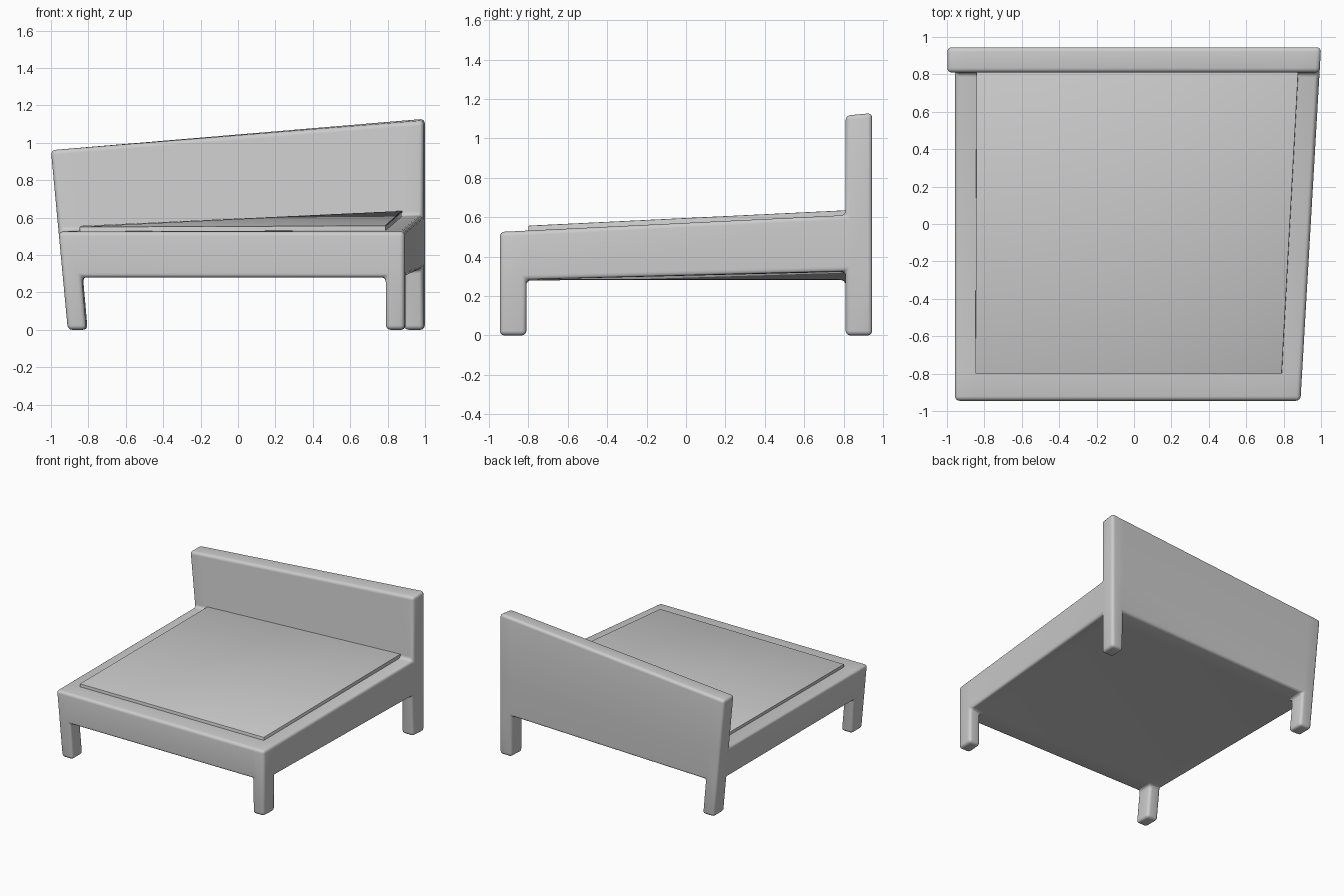
import bpy, bmesh
from itertools import product

if "Cube" in bpy.data.objects:
    bpy.data.objects.remove(bpy.data.objects["Cube"])


def warp(x, y, z):
    """Skew the bed: left side leans out, back right corner swells."""
    u = (x + 0.91) / 1.80
    v = (y + 0.945) / 1.89
    return (x - 0.094 * z * (1 - u) + 0.11 * u * v, y, z * (1 + 0.177 * u * v))


def block_object(name, xs, ys, zs, filled, bevel, segments):
    """Skin the filled cells of a small grid, warp it and round its edges."""
    cuts = (xs, ys, zs)
    bm = bmesh.new()
    verts = {}

    def vert(i):
        if i not in verts:
            verts[i] = bm.verts.new(warp(*(cuts[a][i[a]] for a in range(3))))
        return verts[i]

    for cell in filled:
        for axis, side in product(range(3), (0, 1)):
            near = list(cell)
            near[axis] += 2 * side - 1
            if tuple(near) in filled:
                continue
            b, c = (axis + 1) % 3, (axis + 2) % 3
            ring = []
            for db, dc in ((0, 0), (1, 0), (1, 1), (0, 1)):
                i = list(cell)
                i[axis] += side
                i[b] += db
                i[c] += dc
                ring.append(vert(tuple(i)))
            bm.faces.new(ring if side else ring[::-1])
    mesh = bpy.data.meshes.new(name)
    bm.to_mesh(mesh)
    bm.free()
    obj = bpy.data.objects.new(name, mesh)
    bpy.context.collection.objects.link(obj)
    mod = obj.modifiers.new("Rounded edges", 'BEVEL')
    mod.width = bevel
    mod.segments = segments
    mod.limit_method = 'ANGLE'
    bpy.ops.object.select_all(action='DESELECT')
    obj.select_set(True)
    bpy.context.view_layer.objects.active = obj
    bpy.ops.object.modifier_apply(modifier=mod.name)
    bpy.ops.object.shade_smooth_by_angle()
    return obj


# Frame: four legs, a full base layer and a headboard along the back
legs = set(product((0, 2), (0, 2), (0,)))
base = set(product(range(3), range(3), (1,)))
headboard = set(product(range(3), (2,), (2,)))
block_object("bed_frame", (-0.91, -0.81, 0.79, 0.89), (-0.945, -0.81, 0.81, 0.945),
             (0, 0.28, 0.525, 0.96), legs | base | headboard, 0.024, 4)

# Mattress: thin slab standing slightly proud of the frame
block_object("mattress", (-0.80, 0.785), (-0.80, 0.815), (0.42, 0.55),
             {(0, 0, 0)}, 0.004, 2)
